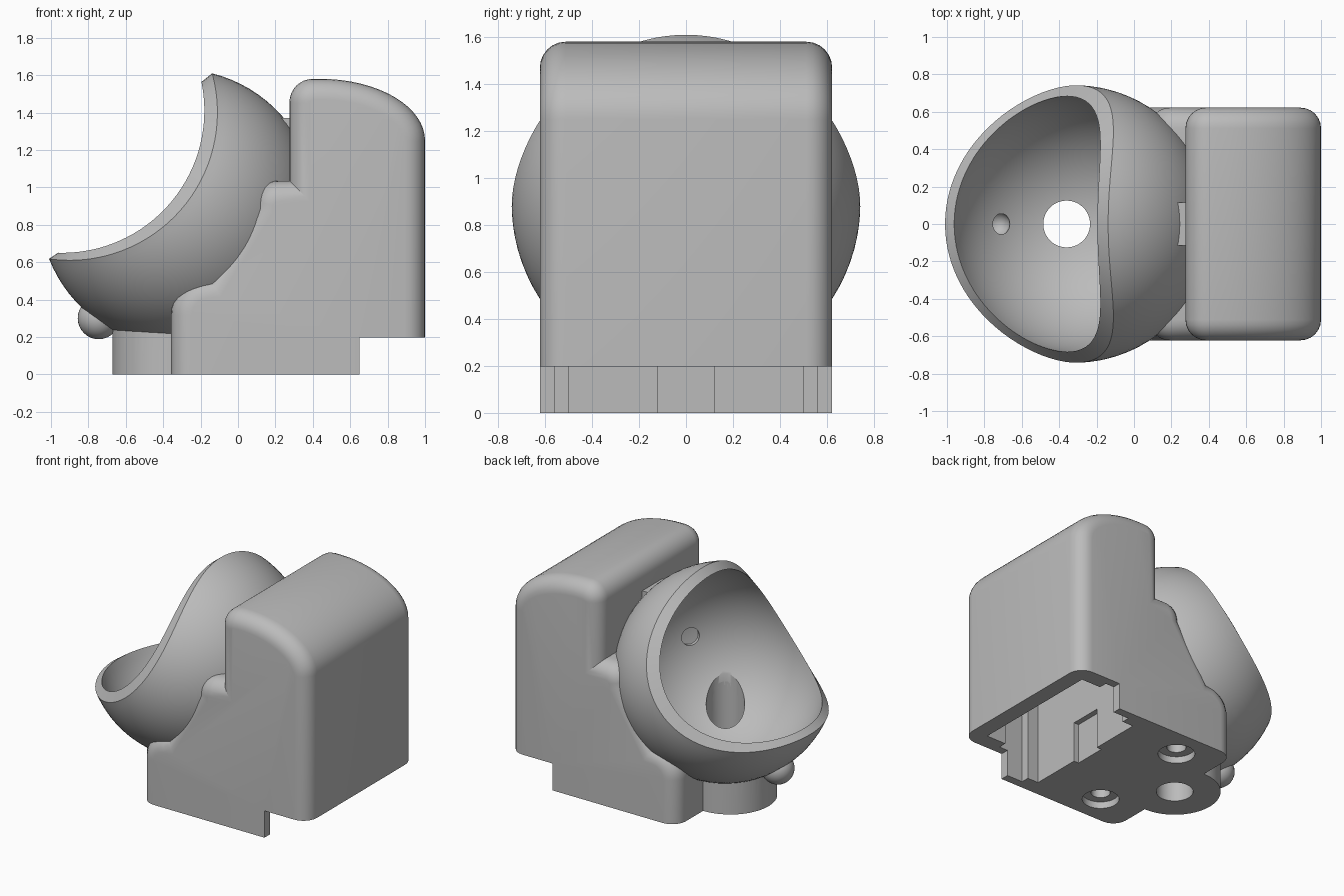
import bpy, bmesh, math
from mathutils import Vector

if "Cube" in bpy.data.objects:
    bpy.data.objects.remove(bpy.data.objects["Cube"], do_unlink=True)

grey = bpy.data.materials.new("plain grey")
grey.use_nodes = True
colour = (0.5, 0.5, 0.5, 1)
grey.diffuse_color = colour
grey.node_tree.nodes["Principled BSDF"].inputs["Base Color"].default_value = colour

CENTRE = Vector((-0.32, 0, 0.89))   # centre of the spherical bowl
OUTER, INNER = 0.742, 0.685
HALF = 0.622                        # half width of the body
DRAIN_X = -0.36


def finish(bm, name):
    bmesh.ops.recalc_face_normals(bm, faces=bm.faces)
    mesh = bpy.data.meshes.new(name)
    bm.to_mesh(mesh)
    bm.free()
    mesh.materials.append(grey)
    ob = bpy.data.objects.new(name, mesh)
    bpy.context.collection.objects.link(ob)
    return ob


def ball(name, centre, r, seg=32):
    bm = bmesh.new()
    bmesh.ops.create_uvsphere(bm, u_segments=seg, v_segments=seg // 2, radius=r)
    bmesh.ops.translate(bm, verts=bm.verts, vec=centre)
    return finish(bm, name)


def cylinder(name, x, y, r, z0, z1):
    bm = bmesh.new()
    bmesh.ops.create_cone(bm, cap_ends=True, segments=48, radius1=r, radius2=r, depth=z1 - z0)
    bmesh.ops.translate(bm, verts=bm.verts, vec=(x, y, (z0 + z1) / 2))
    return finish(bm, name)


def box(name, x0, x1, half_y, z0, z1):
    bm = bmesh.new()
    bmesh.ops.create_cube(bm, size=1)
    bmesh.ops.scale(bm, verts=bm.verts, vec=(x1 - x0, 2 * half_y, z1 - z0))
    bmesh.ops.translate(bm, verts=bm.verts, vec=((x0 + x1) / 2, 0, (z0 + z1) / 2))
    return finish(bm, name)


def arc(cx, cz, rx, rz, a0, a1, n):
    angles = [math.radians(a0 + (a1 - a0) * i / n) for i in range(n + 1)]
    return [(cx + rx * math.cos(a), cz + rz * math.sin(a)) for a in angles]


def make_body():
    # side profile: base, step hugging the bowl, tall tank with a curved back
    pts = [(-0.357, 0)]
    pts += arc(-0.157, 0.32, 0.2, 0.2, 180, 90, 10)
    pts += arc(0.215, 0.9, 0.135, 0.135, 180, 90, 8)
    pts += [(0.275, 1.035)]
    pts += arc(0.4, 1.455, 0.125, 0.125, 180, 90, 8)
    pts += arc(0.44, 1.25, 0.56, 0.33, 90, 0, 16)
    pts += [(1, 0.197), (0.65, 0.197), (0.65, 0)]
    bm = bmesh.new()
    face = bm.faces.new([bm.verts.new((x, -HALF, z)) for x, z in pts])
    new = bmesh.ops.extrude_face_region(bm, geom=[face])["geom"]
    bmesh.ops.translate(bm, verts=[v for v in new if isinstance(v, bmesh.types.BMVert)],
                        vec=(0, 2 * HALF, 0))
    bmesh.ops.recalc_face_normals(bm, faces=bm.faces)

    def rounded(e):
        a, b = (v.co for v in e.verts)
        along_side = abs(a.y - b.y) < 0.001
        underside = max(a.z, b.z) < 0.198
        return along_side and not underside
    bmesh.ops.bevel(bm, geom=[e for e in bm.edges if rounded(e)], offset=0.11,
                    segments=6, profile=0.5, affect='EDGES', clamp_overlap=False)
    return finish(bm, "body")


def rim_point(phi, radius, qx, qz, qr):
    # angle from the bowl's lowest axis at which the sphere meets the rim cut
    lo, hi = math.radians(60), math.radians(150)
    for _ in range(30):
        mid = (lo + hi) / 2
        p = on_sphere(phi, mid, radius)
        if math.hypot(p.x - qx, p.z - qz) > qr:
            lo = mid
        else:
            hi = mid
    return lo


def on_sphere(phi, theta, radius):
    axis = Vector((0.75, 0, -0.66)).normalized()
    side = Vector((0, 1, 0))
    across = axis.cross(side)
    ring = math.cos(phi) * across + math.sin(phi) * side
    return CENTRE + radius * (math.cos(theta) * axis + math.sin(theta) * ring)


def make_bowl():
    n, rows = 96, 28
    bm = bmesh.new()

    def shell(radius, *cut):
        rings = [[bm.verts.new(on_sphere(0, 0, radius))] * n]
        phis = [2 * math.pi * i / n for i in range(n)]
        ends = [rim_point(p, radius, *cut) for p in phis]
        for r in range(1, rows + 1):
            rings.append([bm.verts.new(on_sphere(p, e * r / rows, radius))
                          for p, e in zip(phis, ends)])
        for a, b in zip(rings, rings[1:]):
            bridge(a, b)
        return rings[-1]

    def bridge(a, b):
        for i in range(n):
            j = (i + 1) % n
            quad = [a[i], a[j], b[j], b[i]]
            bm.faces.new(list(dict.fromkeys(quad)))

    outer = shell(OUTER, -0.9, 1.4, 0.79)
    inner = shell(INNER, -0.94, 1.41, 0.76)
    bridge(outer, inner)
    return finish(bm, "bowl")


body = make_body()
bowl = make_bowl()
drain_pipe = cylinder("drain_pipe", DRAIN_X, 0, 0.312, 0, 0.4)
front_knob = ball("front_knob", (-0.745, 0, 0.3), 0.112)
rear_tab = box("rear_tab", 0.23, 0.32, 0.115, 0.9, 1.37)

# cutters: bowl hollow, drain, screw holes, dimples and the tank's open underside
hollow = ball("hollow_cutter", CENTRE, 0.712, 96)
drain = cylinder("drain_cutter", DRAIN_X, 0, 0.125, -0.1, 0.6)
screws, dimples = [], [ball("dimple_cutter", (-0.73, 0, 0.3), 0.066)]
for s in (-1, 1):
    y = s * 0.4
    screws += [cylinder("screw_shaft_cutter", -0.04, y, 0.065, -0.1, 0.5),
               cylinder("screw_head_cutter", -0.04, y, 0.128, 0.12, 0.65),
               cylinder("screw_recess_cutter", -0.04, y, 0.125, -0.1, 0.05)]
    dimples.append(ball("dimple_cutter", CENTRE + Vector((0.57, s * 0.4, -0.04)), 0.065))
cavity = [box("cavity_cutter", 0.43, 0.88, 0.5, -0.1, 1.3),
          box("side_slot_cutter", 0.52, 0.72, 0.56, -0.1, 1.25),
          box("middle_slot_cutter", 0.39, 0.5, 0.12, -0.1, 0.3)]


def cut(ob, cutters):
    bpy.context.view_layer.objects.active = ob
    for c in cutters:
        m = ob.modifiers.new("cut", 'BOOLEAN')
        m.operation, m.solver, m.object = 'DIFFERENCE', 'EXACT', c
        bpy.ops.object.modifier_apply(modifier=m.name)


cut(body, [hollow, drain] + screws + cavity)
cut(bowl, [drain] + screws[1::3] + dimples)
cut(drain_pipe, [hollow, drain])
cut(front_knob, [hollow, dimples[0]])
cut(rear_tab, [hollow])

for c in [hollow, drain] + screws + dimples + cavity:
    bpy.data.objects.remove(c, do_unlink=True)

for ob in (body, bowl, drain_pipe, front_knob, rear_tab):
    bpy.ops.object.select_all(action='DESELECT')
    ob.select_set(True)
    bpy.context.view_layer.objects.active = ob
    bpy.ops.object.shade_smooth_by_angle(angle=math.radians(30))
